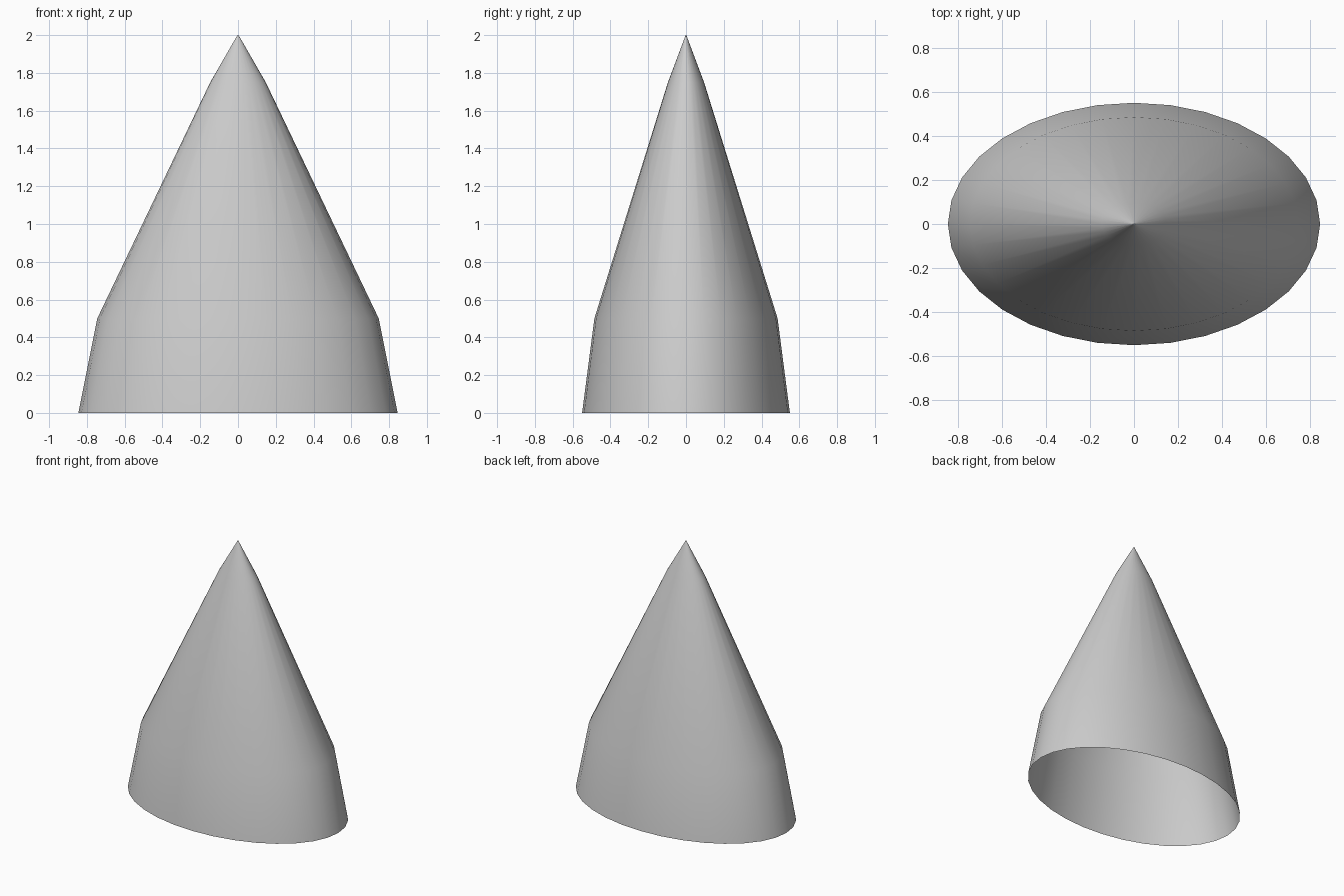
import bpy, bmesh, math

if "Cube" in bpy.data.objects:
    bpy.data.objects.remove(bpy.data.objects["Cube"])

SIDES = 32
DEPTH_RATIO = 0.651  # depth / width of the oval section
# (half width, height) from the open rim to the tip
PROFILE = [(0.845, 0.0), (0.745, 0.5), (0.147, 1.75), (0.003, 2.0)]

bm = bmesh.new()

# Oval rings
rings = []
for r, z in PROFILE:
    angles = [2 * math.pi * i / SIDES for i in range(SIDES)]
    rings.append([bm.verts.new((r * math.cos(a), r * DEPTH_RATIO * math.sin(a), z))
                  for a in angles])

# Side walls, left open underneath
for low, high in zip(rings, rings[1:]):
    for i in range(SIDES):
        j = (i + 1) % SIDES
        bm.faces.new((low[i], low[j], high[j], high[i])).smooth = True

mesh = bpy.data.meshes.new("cone_shell")
bm.to_mesh(mesh)
bm.free()
shell = bpy.data.objects.new("cone_shell", mesh)
bpy.context.collection.objects.link(shell)
